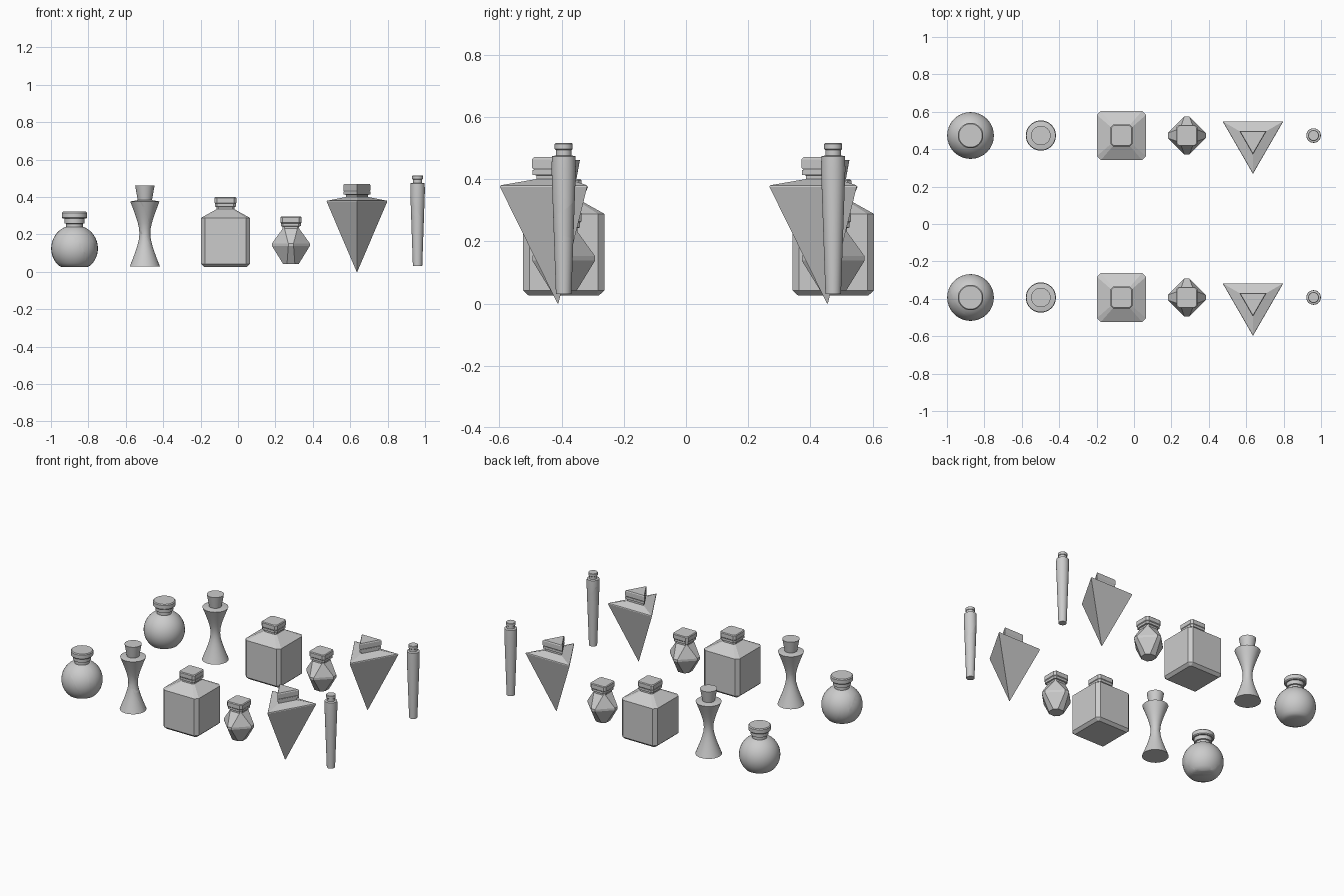
import bpy, bmesh, math, random
from mathutils import Vector

if "Cube" in bpy.data.objects:
    bpy.data.objects.remove(bpy.data.objects["Cube"])

random.seed(4)
BACK_Y, FRONT_Y = 0.473, -0.393


# cross-sections of size r at height z
def circle(r, z):
    return [(r * math.cos(k * math.tau / 32), r * math.sin(k * math.tau / 32), z) for k in range(32)]


def square(r, z, flat=0.78):
    # square with cut corners; flat = share of each side left straight (near 0 = diamond)
    b = r * flat
    return [(r, -b, z), (r, b, z), (b, r, z), (-b, r, z),
            (-r, b, z), (-r, -b, z), (-b, -r, z), (b, -r, z)]


def triangle(r, z):
    angles = [math.tau * k / 3 - math.pi / 2 for k in range(3)]
    return [(r * math.cos(t), r * math.sin(t) - 0.018, z) for t in angles]


def loft(rings):
    bm = bmesh.new()
    vr = [[bm.verts.new(p) for p in ring] for ring in rings]
    n = len(vr[0])
    for lo, hi in zip(vr, vr[1:]):
        for k in range(n):
            bm.faces.new((lo[k], lo[(k + 1) % n], hi[(k + 1) % n], hi[k]))
    bm.faces.new(vr[0][::-1])
    bm.faces.new(vr[-1])
    return bm


def half(bm, co, no):
    # keep the part of a solid behind the plane and close the cut
    part = bm.copy()
    geom = part.verts[:] + part.edges[:] + part.faces[:]
    bmesh.ops.bisect_plane(part, geom=geom, plane_co=co, plane_no=no, clear_outer=True)
    open_edges = [e for e in part.edges if e.is_boundary]
    if open_edges:
        bmesh.ops.holes_fill(part, edges=open_edges, sides=0)
    return part


def shatter(bm, height, cuts=2):
    pieces = [bm]
    for _ in range(cuts):
        done = []
        for p in pieces:
            no = Vector([random.uniform(-1, 1) for _ in range(3)]).normalized()
            co = sum((v.co for v in p.verts), Vector()) / len(p.verts)
            co.z = (co.z + height / 2) / 2
            done += [q for q in (half(p, co, no), half(p, co, -no)) if len(q.faces) > 3]
        pieces = done
    return pieces


def add(name, bm, x, y, smooth):
    me = bpy.data.meshes.new(name)
    bm.to_mesh(me)
    ob = bpy.data.objects.new(name, me)
    ob.location = (x, y, 0)
    bpy.context.collection.objects.link(ob)
    if smooth:
        bpy.ops.object.select_all(action='DESELECT')
        ob.select_set(True)
        bpy.context.view_layer.objects.active = ob
        bpy.ops.object.shade_smooth_by_angle(angle=math.radians(30))


def neck(section, r, base, top):
    # narrow collar below, wider lip above
    mid = base + (top - base) * 0.4
    lip = r * 1.2
    return [section(r, base), section(r, mid), section(lip, mid + 0.002), section(lip, top)]


def cap(section, r, base, top):
    # stopper with softened rims
    e = 0.08 * r
    return [section(r - e, base), section(r, base + e), section(r, top - e), section(r - e, top)]


def bottle(name, x, body, stopper):
    # whole one in the back row, cracked one in the front row
    smooth = len(body[0]) > 8
    add(name, loft(body), x, BACK_Y, smooth)
    add(name + "_stopper", loft(stopper), x, BACK_Y, smooth)
    add("cracked_" + name + "_stopper", loft(stopper), x, FRONT_Y, smooth)
    for i, piece in enumerate(shatter(loft(body), body[-1][0][2])):
        add(f"cracked_{name}_shard_{i + 1}", piece, x, FRONT_Y, smooth)


# round flask: sphere with a flat base
arc = [math.radians(35 + 8 * k) for k in range(16)]
globe = [circle(0.125 * math.sin(t), 0.125 - 0.125 * math.cos(t)) for t in arc]
base = [circle(0.067, 0.025)]
bottle("round_flask", -0.874, base + globe[1:] + neck(circle, 0.045, 0.238, 0.285),
       cap(circle, 0.068, 0.285, 0.321))

# hourglass bottle: hyperbola outline, flared stopper
heights = [0.028 + 0.029 * k for k in range(13)]
waist = [circle(math.hypot(0.029, 0.426 * (z - 0.205)), z) for z in heights]
bottle("hourglass_bottle", -0.498, waist + [circle(0.038, 0.383)],
       [circle(0.038, 0.383), circle(0.052, 0.461)])

# cube bottle: chamfered box with a pyramid shoulder
box = [square(0.112, 0.025, 0.95), square(0.131, 0.042, 0.84), square(0.131, 0.288, 0.84)]
bottle("cube_bottle", -0.067, box + neck(square, 0.047, 0.335, 0.364),
       cap(square, 0.058, 0.364, 0.4))

# gem bottle: blends from a square into a diamond girdle and back
gem = [square(0.042, 0.042, 0.5), square(0.101, 0.138, 0.14), square(0.101, 0.152, 0.14)]
bottle("gem_bottle", 0.283, gem + neck(square, 0.044, 0.231, 0.259),
       cap(square, 0.057, 0.259, 0.295))

# three-sided bottle standing on its tip
spike = [triangle(0.002, 0), triangle(0.187, 0.375), triangle(0.184, 0.38)]
bottle("pyramid_bottle", 0.636, spike + neck(triangle, 0.069, 0.4, 0.429),
       cap(triangle, 0.084, 0.429, 0.47))

# slim vial: long taper
taper = [circle(0.025, 0.03), circle(0.039, 0.43), circle(0.038, 0.473)]
bottle("slim_vial", 0.96, taper + [circle(0.025, 0.476), circle(0.025, 0.494)],
       cap(circle, 0.029, 0.494, 0.515))
